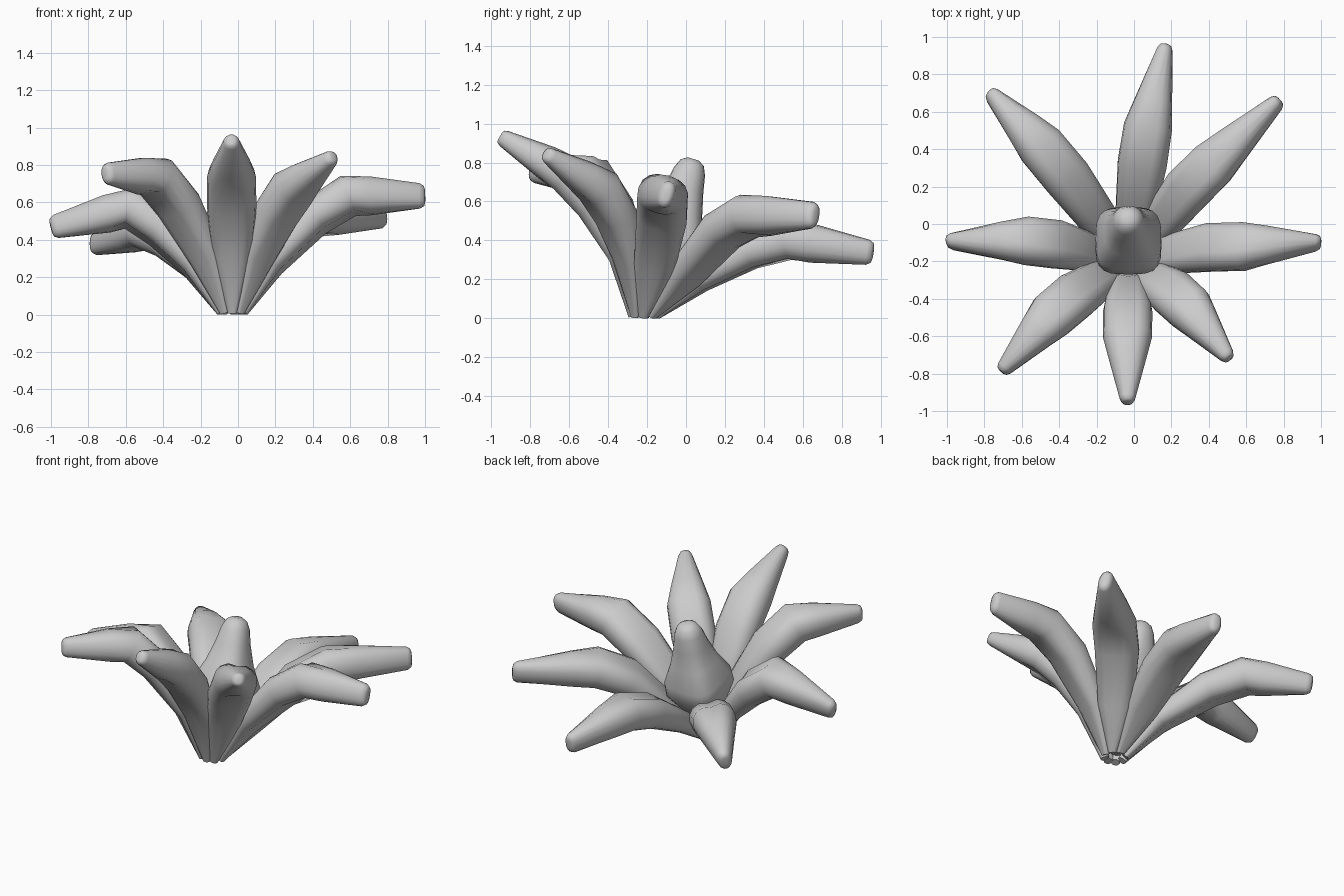
import bpy, bmesh, math
from mathutils import Vector

if "Cube" in bpy.data.objects:
    bpy.data.objects.remove(bpy.data.objects["Cube"])

mat = bpy.data.materials.new("soft_grey")
mat.diffuse_color = (0.6, 0.6, 0.6, 1)
mat.use_nodes = True
mat.node_tree.nodes["Principled BSDF"].inputs["Base Color"].default_value = mat.diffuse_color

ORIGIN = Vector((-0.03, -0.21, 0.0))            # point where all petals meet
AXIS = Vector((0, 0.29, 0.957)).normalized()    # flower leans backward


def loft(name, rings, angle):
    """Skin a list of closed rings and cap both ends."""
    bm = bmesh.new()
    rows = [[bm.verts.new((p.x, p.y, max(p.z, 0.0))) for p in r] for r in rings]
    n = len(rows[0])
    for a, b in zip(rows, rows[1:]):
        for i in range(n):
            j = (i + 1) % n
            bm.faces.new((a[i], a[j], b[j], b[i]))
    bm.faces.new(rows[0][::-1])
    bm.faces.new(rows[-1])
    bmesh.ops.recalc_face_normals(bm, faces=bm.faces)
    me = bpy.data.meshes.new(name)
    bm.to_mesh(me)
    bm.free()
    me.materials.append(mat)
    ob = bpy.data.objects.new(name, me)
    bpy.context.collection.objects.link(ob)
    bpy.ops.object.select_all(action='DESELECT')
    ob.select_set(True)
    bpy.context.view_layer.objects.active = ob
    bpy.ops.object.shade_smooth_by_angle(angle=math.radians(angle))
    return ob


def rounded(a, e):
    """Point on a unit superellipse."""
    c, s = math.cos(a), math.sin(a)
    return (math.copysign(abs(c) ** (2 / e), c), math.copysign(abs(s) ** (2 / e), s))


def petal(name, tip, bend, tip_t):
    """Petal from the base over a bend to a tip of the given thickness."""
    tip, bend = Vector(tip), Vector(bend)
    hb = (bend - ORIGIN).dot(AXIS)
    out = bend - ORIGIN - AXIS * hb
    side = AXIS.cross(tip - ORIGIN).normalized()
    flat = Vector((out.x, out.y, 0)).normalized()
    end = (tip - bend).normalized()
    # centre, width, thickness, groove depth
    rows = [(ORIGIN + flat * 0.06 + Vector((0, 0, 0.01)), 0.05, 0.05, 0.0),
            (ORIGIN + out.normalized() * 0.21 + AXIS * 0.27, 0.215, 0.14, 0.014),
            (ORIGIN + out * 0.7 + AXIS * (hb - 0.115), 0.265, 0.20, 0.016),
            (bend, 0.26, 0.22, 0.016),
            (bend.lerp(tip, 0.3), 0.205, 0.14 + tip_t * 0.45, 0.0),
            (tip - end * 0.028, 0.085, tip_t, 0.0),
            (tip - end * 0.006, 0.062, tip_t * 0.8, 0.0),
            (tip, 0.03, tip_t * 0.5, 0.0)]
    pts = [r[0] for r in rows]
    rings = []
    for k, (_, w, t, groove) in enumerate(rows):
        tangent = (pts[min(k + 1, len(pts) - 1)] - pts[max(k - 1, 0)]).normalized()
        up = tangent.cross(side).normalized()
        ring = []
        for i in range(16):
            x, y = rounded(math.tau * i / 16, 2.3)
            y *= t / 2
            if i in (4, 12):                     # midrib groove above and below
                y -= math.copysign(groove, y)
            ring.append(pts[k] + side * x * w / 2 + up * y)
        rings.append(ring)
    return loft(name, rings, 60)


# Eight petals: tip, bend, tip thickness
petals = [((1.0, -0.10, 0.635), (0.59, -0.12, 0.635), 0.14),
          ((0.78, 0.665, 0.53), (0.42, 0.32, 0.525), 0.14),
          ((0.17, 0.96, 0.335), (0.075, 0.52, 0.405), 0.13),
          ((-0.775, 0.705, 0.375), (-0.50, 0.42, 0.455), 0.13),
          ((-1.0, -0.095, 0.465), (-0.575, -0.09, 0.57), 0.13),
          ((-0.71, -0.79, 0.755), (-0.44, -0.49, 0.735), 0.12),
          ((-0.035, -0.955, 0.935), (-0.035, -0.61, 0.74), 0.09),
          ((0.51, -0.72, 0.845), (0.295, -0.45, 0.675), 0.085)]
for i, p in enumerate(petals):
    petal(f"petal_{i + 1}", *p)

# Bell-shaped pistil with a rounded-square section: height, radius, squareness
side = Vector((1, 0, 0))
back = AXIS.cross(side)
profile = [(0.03, 0.03, 2), (0.25, 0.12, 2.6), (0.38, 0.178, 3.4), (0.46, 0.175, 3.4),
           (0.58, 0.13, 2.8), (0.70, 0.10, 2.3), (0.79, 0.082, 2.2),
           (0.835, 0.062, 2), (0.855, 0.03, 2)]
rings = []
for h, r, e in profile:
    ring = []
    for i in range(20):
        x, y = rounded(math.tau * i / 20, e)
        ring.append(ORIGIN + AXIS * h + side * x * r + back * y * r)
    rings.append(ring)
loft("pistil", rings, 60)
